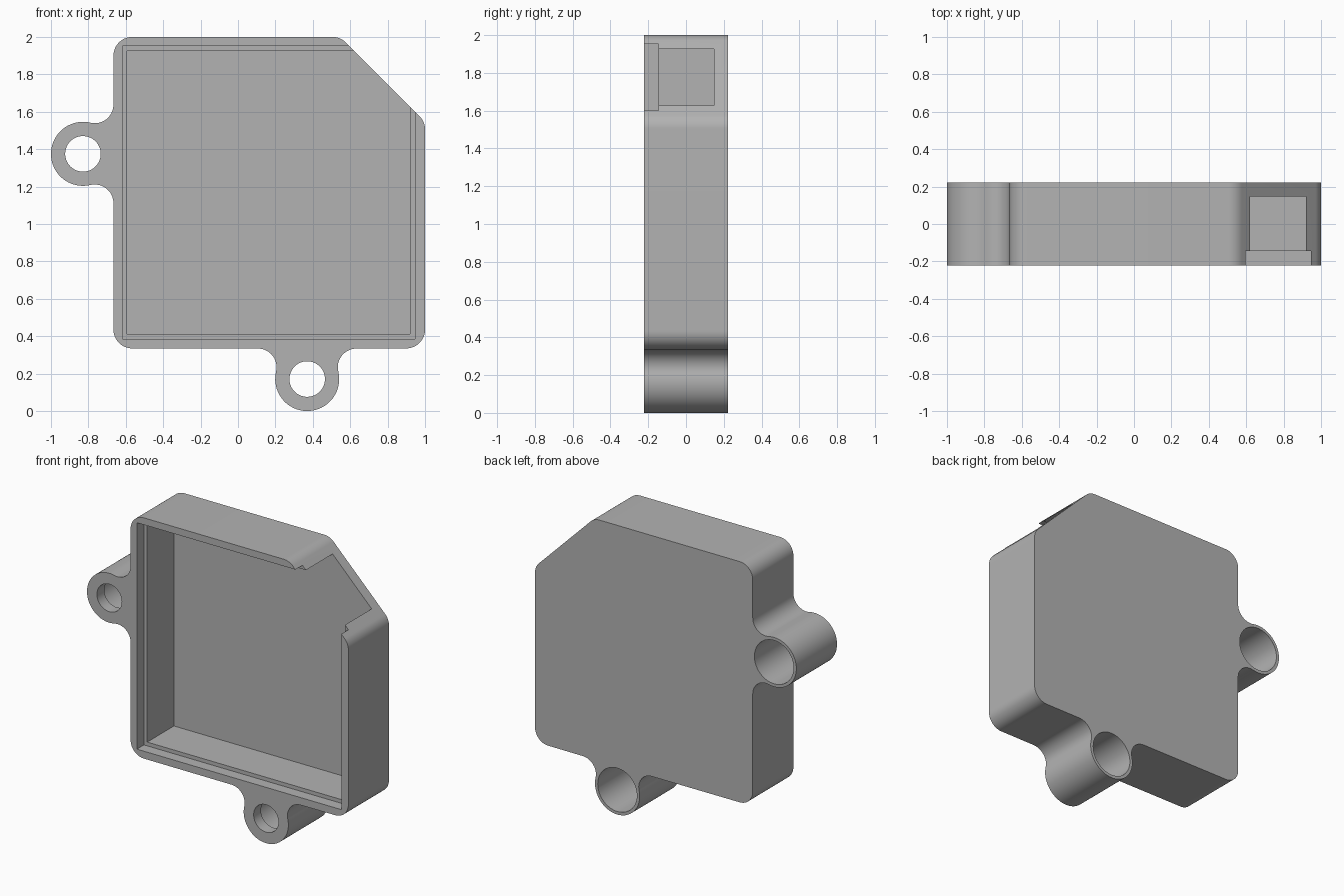
import bpy
import bmesh
from math import sin, cos, atan2, degrees, radians, sqrt, pi
from mathutils import Vector, Matrix

cube = bpy.data.objects.get("Cube")
if cube:
    bpy.data.objects.remove(cube, do_unlink=True)

HALF = 0.222                    # half depth of the housing
LEFT, RIGHT, LOW, HIGH = -0.666, 1.0, 0.335, 2.0
CORNER = 0.1                    # corner and fillet radius
EAR = 0.171                     # outer radius of a mounting ear
EARS = [(-0.829, 1.375, 0), (0.37, 0.171, 90)]   # x, z, turn

grey = bpy.data.materials.new("light grey")
grey.use_nodes = True
colour = (0.45, 0.45, 0.45, 1)
grey.diffuse_color = colour
grey.node_tree.nodes["Principled BSDF"].inputs["Base Color"].default_value = colour


def arc(x, z, r, start, end, steps=12):
    angles = [radians(start + (end - start) * i / steps) for i in range(steps + 1)]
    return [Vector((x + r * cos(a), z + r * sin(a))) for a in angles]


def ear_outline(x, z, turn):
    """Ear with a concave fillet on each side, blending into the wall."""
    off = 0.163 - CORNER
    side = sqrt((EAR + CORNER) ** 2 - off ** 2)
    a = degrees(atan2(side, off))
    pts = arc(off, side, CORNER, 0, a - 180)
    pts += arc(0, 0, EAR, a, 360 - a, 40)[1:]
    pts += arc(off, -side, CORNER, 180 - a, 0)[1:]
    return [Matrix.Rotation(radians(turn), 2) @ p + Vector((x, z)) for p in pts]


def add_object(name, bm):
    bmesh.ops.recalc_face_normals(bm, faces=bm.faces)
    mesh = bpy.data.meshes.new(name)
    bm.to_mesh(mesh)
    bm.free()
    mesh.materials.append(grey)
    obj = bpy.data.objects.new(name, mesh)
    bpy.context.collection.objects.link(obj)
    return obj


def box_cutter(name, x0, x1, z0, z1, y0, y1):
    bm = bmesh.new()
    size = Matrix.Diagonal((x1 - x0, y1 - y0, z1 - z0, 1))
    centre = Matrix.Translation(((x0 + x1) / 2, (y0 + y1) / 2, (z0 + z1) / 2))
    bmesh.ops.create_cube(bm, size=1, matrix=centre @ size)
    return add_object(name, bm)


def hole_cutter(name, x, z, r, y0, y1):
    bm = bmesh.new()
    place = Matrix.Translation((x, (y0 + y1) / 2, z)) @ Matrix.Rotation(pi / 2, 4, "X")
    bmesh.ops.create_cone(bm, cap_ends=True, segments=64, radius1=r, radius2=r,
                          depth=y1 - y0, matrix=place)
    return add_object(name, bm)


# Outline of the housing: rounded square, one cut corner, two ears
c = CORNER
t = c * (sqrt(2) - 1)           # tangent length on the cut corner
cut = 2.547                     # x + z along the cut corner
outline = arc(LEFT + c, LOW + c, c, 180, 270)
outline += ear_outline(*EARS[1])
outline += arc(RIGHT - c, LOW + c, c, 270, 360)
outline += arc(RIGHT - c, cut - RIGHT - t, c, 0, 45)
outline += arc(cut - HIGH - t, HIGH - c, c, 45, 90)
outline += arc(LEFT + c, HIGH - c, c, 90, 180)
outline += ear_outline(*EARS[0])

bm = bmesh.new()
face = bm.faces.new([bm.verts.new((p.x, -HALF, p.y)) for p in outline])
wall = bmesh.ops.extrude_face_region(bm, geom=[face])
bmesh.ops.translate(bm, vec=(0, 2 * HALF, 0),
                    verts=[v for v in wall["geom"] if isinstance(v, bmesh.types.BMVert)])
housing = add_object("housing", bm)

# Cavity, lid rebate, screw holes and their wide bores from the back
cutters = [
    box_cutter("cavity_cutter", -0.593, 0.92, 0.412, 1.926, -0.4, 0.147),
    box_cutter("rebate_cutter", -0.618, 0.946, 0.386, 1.952, -0.5, -0.145),
]
for x, z, turn in EARS:
    cutters.append(hole_cutter("screw_hole_cutter", x, z, 0.095, -0.5, 0.4))
    cutters.append(hole_cutter("bore_cutter", x, z, 0.15, -HALF + 0.08, 0.5))

bpy.context.view_layer.objects.active = housing
housing.select_set(True)
for cutter in cutters:
    cutter.hide_render = True
    mod = housing.modifiers.new(cutter.name, "BOOLEAN")
    mod.operation = "DIFFERENCE"
    mod.solver = "EXACT"
    mod.object = cutter
    bpy.ops.object.modifier_apply(modifier=mod.name)
    bpy.data.objects.remove(cutter, do_unlink=True)

bpy.ops.object.shade_smooth_by_angle(angle=radians(30))
